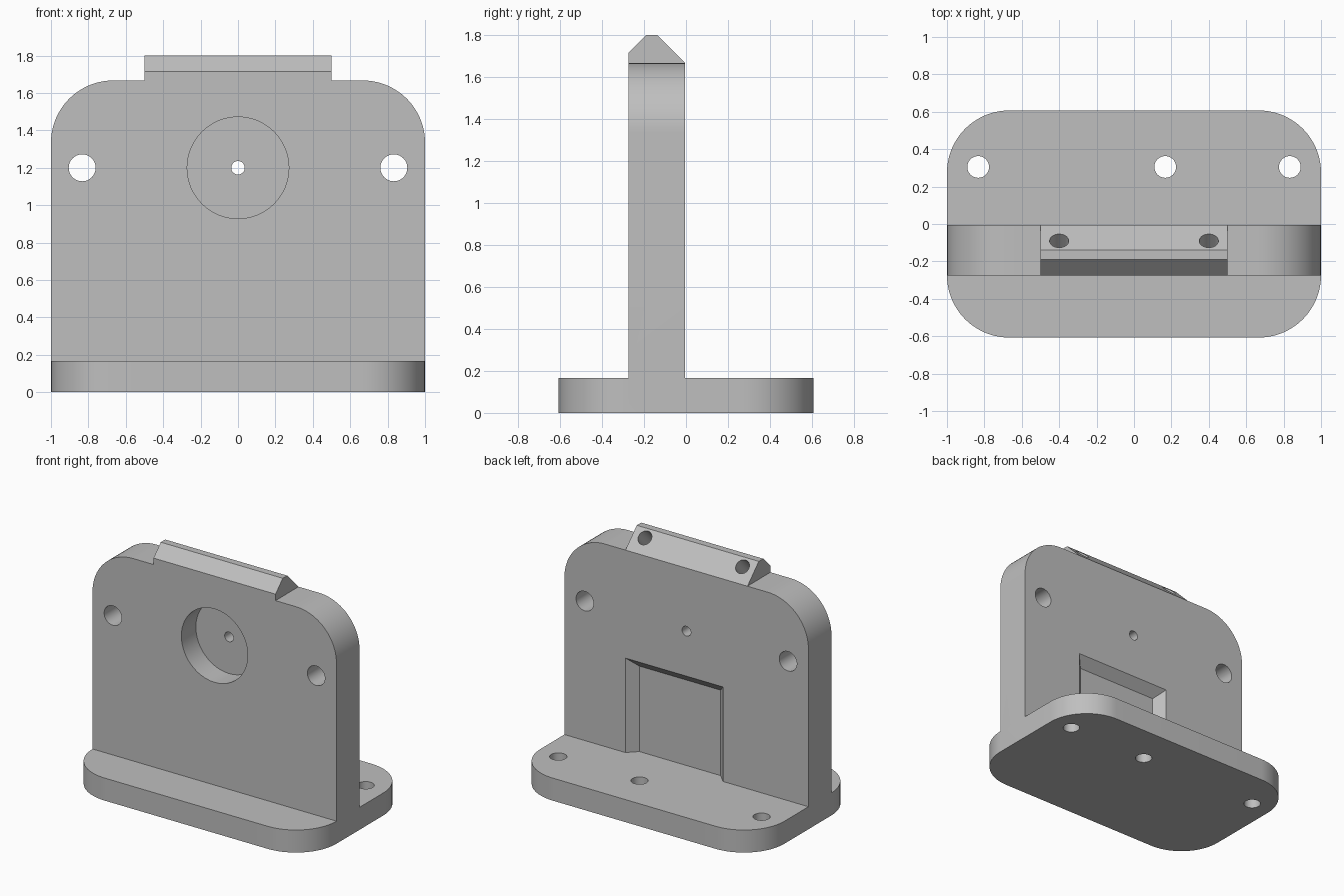
import bpy
import bmesh
from math import sin, cos, pi, radians
from mathutils import Matrix, Vector

cube = bpy.data.objects.get("Cube")
if cube:
    bpy.data.objects.remove(cube, do_unlink=True)

grey = bpy.data.materials.new("plain grey")
grey.use_nodes = True
grey.diffuse_color = (0.52, 0.52, 0.52, 1)
grey.node_tree.nodes["Principled BSDF"].inputs["Base Color"].default_value = grey.diffuse_color

BASE_TOP, PLATE_TOP = 0.167, 1.667
FRONT, BACK = -0.275, -0.005
CORNER = 0.333


def make_object(name, bm):
    bmesh.ops.recalc_face_normals(bm, faces=bm.faces[:])
    mesh = bpy.data.meshes.new(name)
    bm.to_mesh(mesh)
    bm.free()
    mesh.materials.append(grey)
    obj = bpy.data.objects.new(name, mesh)
    bpy.context.collection.objects.link(obj)
    return obj


def prism(name, points, depth):
    """Extrude a closed outline of 3D points along a depth vector."""
    bm = bmesh.new()
    face = bm.faces.new([bm.verts.new(p) for p in points])
    new = bmesh.ops.extrude_face_region(bm, geom=[face])["geom"]
    bmesh.ops.translate(bm, vec=depth, verts=[v for v in new if isinstance(v, bmesh.types.BMVert)])
    return make_object(name, bm)


def arc(cx, cy, start, steps=20):
    """Quarter circle of corner points, counter-clockwise from a start angle."""
    return [(cx + CORNER * cos(start + pi / 2 * i / steps),
             cy + CORNER * sin(start + pi / 2 * i / steps)) for i in range(steps + 1)]


def drill(centre, direction, radius, length):
    """Cylinder cutter centred on a point, along a direction."""
    bm = bmesh.new()
    turn = Vector(direction).to_track_quat('Z', 'Y').to_matrix().to_4x4()
    bmesh.ops.create_cone(bm, cap_ends=True, segments=48, radius1=radius, radius2=radius,
                          depth=length, matrix=Matrix.Translation(centre) @ turn)
    return make_object("cutter", bm)


def combine(target, other, operation):
    """Apply a boolean and discard the other object."""
    other.hide_render = True
    mod = target.modifiers.new("boolean", 'BOOLEAN')
    mod.operation, mod.object, mod.solver = operation, other, 'EXACT'
    bpy.context.view_layer.update()
    graph = bpy.context.evaluated_depsgraph_get()
    mesh = bpy.data.meshes.new_from_object(target.evaluated_get(graph))
    target.modifiers.clear()
    target.data = mesh
    bpy.data.objects.remove(other, do_unlink=True)


# Base with four rounded corners
dx, dy = 1 - CORNER, 0.607 - CORNER
outline = arc(dx, dy, 0) + arc(-dx, dy, pi / 2) + arc(-dx, -dy, pi) + arc(dx, -dy, 1.5 * pi)
bracket = prism("mounting_bracket", [(x, y, 0) for x, y in outline], (0, 0, BASE_TOP))

# Upright plate with two rounded top corners
dz = PLATE_TOP - CORNER
outline = [(-1, BASE_TOP), (1, BASE_TOP)] + arc(dx, dz, 0) + arc(-dx, dz, pi / 2)
plate = prism("upright_plate", [(x, FRONT, z) for x, z in outline], (0, BACK - FRONT, 0))
combine(bracket, plate, 'UNION')

# Bevelled ridge along the top
profile = [(FRONT, PLATE_TOP), (FRONT, 1.715), (-0.19, 1.8), (-0.138, 1.8), (BACK, PLATE_TOP)]
ridge = prism("top_ridge", [(-0.5, y, z) for y, z in profile], (1, 0, 0))
combine(bracket, ridge, 'UNION')

# Round holes: upright plate, front bore, ridge slope and base
cutters = [drill((x, -0.14, 1.2), (0, 1, 0), 0.072, 0.6) for x in (-0.833, 0.833)]
cutters.append(drill((0, FRONT, 1.2), (0, 1, 0), 0.272, 0.34))
cutters.append(drill((0, -0.14, 1.2), (0, 1, 0), 0.036, 0.6))
cutters += [drill((x, -0.09, 1.752), (0, 1, 1), 0.051, 0.32) for x in (-0.4, 0.4)]
cutters += [drill((x, 0.305, 0.08), (0, 0, 1), 0.058, 0.6) for x in (-0.833, 0.167, 0.833)]

# Pocket in the back of the plate, with sloping sides and top
bm = bmesh.new()
rings = []
for y, inset in ((BACK + 0.067, -0.067), (BACK - 0.067, 0.067)):
    left, right, top = -0.3 + inset, 0.5 - inset, 0.867 - inset
    rings.append([bm.verts.new((x, y, z)) for x, z in
                  ((left, BASE_TOP), (right, BASE_TOP), (right, top), (left, top))])
    bm.faces.new(rings[-1])
for i in range(4):
    j = (i + 1) % 4
    bm.faces.new((rings[0][i], rings[0][j], rings[1][j], rings[1][i]))
cutters.append(make_object("pocket_cutter", bm))

for cutter in cutters:
    combine(bracket, cutter, 'DIFFERENCE')

# Smooth the rounded surfaces and keep the edges sharp
bpy.ops.object.select_all(action='DESELECT')
bracket.select_set(True)
bpy.context.view_layer.objects.active = bracket
bpy.ops.object.shade_smooth_by_angle(angle=radians(30))
